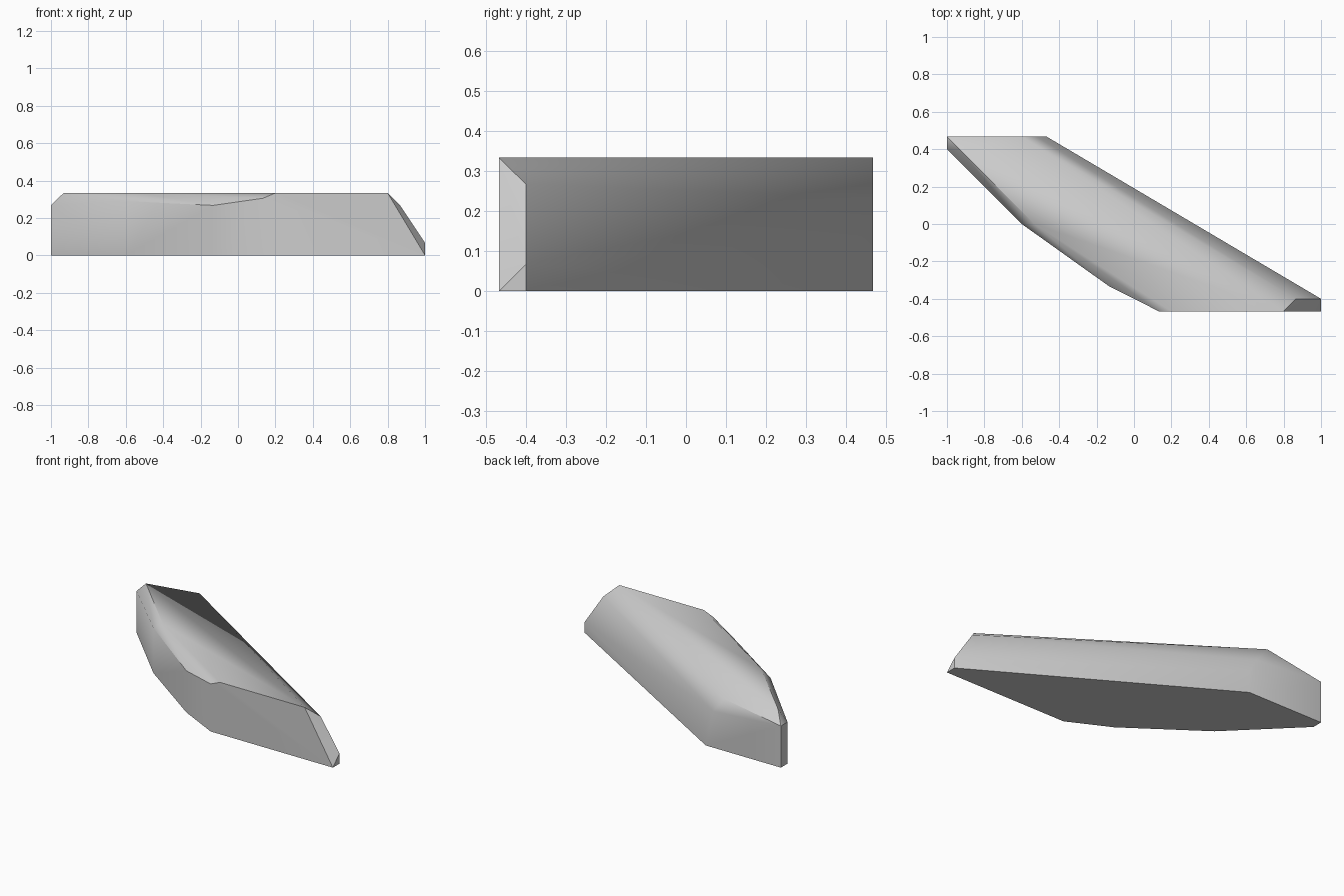
import bpy
import bmesh

cube = bpy.data.objects.get("Cube")
if cube:
    bpy.data.objects.remove(cube)

# Plain stone grey
grey = bpy.data.materials.new("stone_grey")
grey.use_nodes = True
colour = (0.6, 0.6, 0.6, 1)
grey.diffuse_color = colour
grey.node_tree.nodes["Principled BSDF"].inputs["Base Color"].default_value = colour

TOP, FRONT, BACK = 0.333, -0.467, 0.467

# Vertical walls around the outline: x, y, wall height
walls = [(-1, BACK, 0.267), (-1, 0.4, 0.267), (-0.6, 0, 0.29),
         (-0.133, -0.333, 0.267), (0.133, FRONT, 0.305),
         (BACK * -1, BACK, 0.14), (1, -0.4, 0.067)]
points = [(x, y, z) for x, y, h in walls for z in (0, h)]

# Outline of the flat top, set in from the walls
rim = [(-0.6, BACK), (-0.933, 0.4), (-0.533, 0), (0.2, FRONT), (0.8, FRONT)]
points += [(x, y, TOP) for x, y in rim]

# Rounded back shoulder and the low tip of the sloped end
points += [(-0.52, BACK, 0.233), (0.867, -0.4, 0.267), (1, FRONT, 0)]

# Wrap the solid and merge coplanar faces
bm = bmesh.new()
for p in points:
    bm.verts.new(p)
hull = bmesh.ops.convex_hull(bm, input=bm.verts[:])
spare = {g for g in hull["geom_interior"] + hull["geom_unused"]
         if isinstance(g, bmesh.types.BMVert)}
bmesh.ops.delete(bm, geom=list(spare), context="VERTS")
bmesh.ops.dissolve_limit(bm, angle_limit=0.01, verts=bm.verts[:], edges=bm.edges[:])
bmesh.ops.recalc_face_normals(bm, faces=bm.faces[:])

mesh = bpy.data.meshes.new("angled_block")
bm.to_mesh(mesh)
bm.free()
mesh.materials.append(grey)
block = bpy.data.objects.new("angled_block", mesh)
bpy.context.collection.objects.link(block)

# Soft walls with crisp top and end edges
bpy.ops.object.select_all(action="DESELECT")
block.select_set(True)
bpy.context.view_layer.objects.active = block
bpy.ops.object.shade_smooth_by_angle(angle=0.7)
